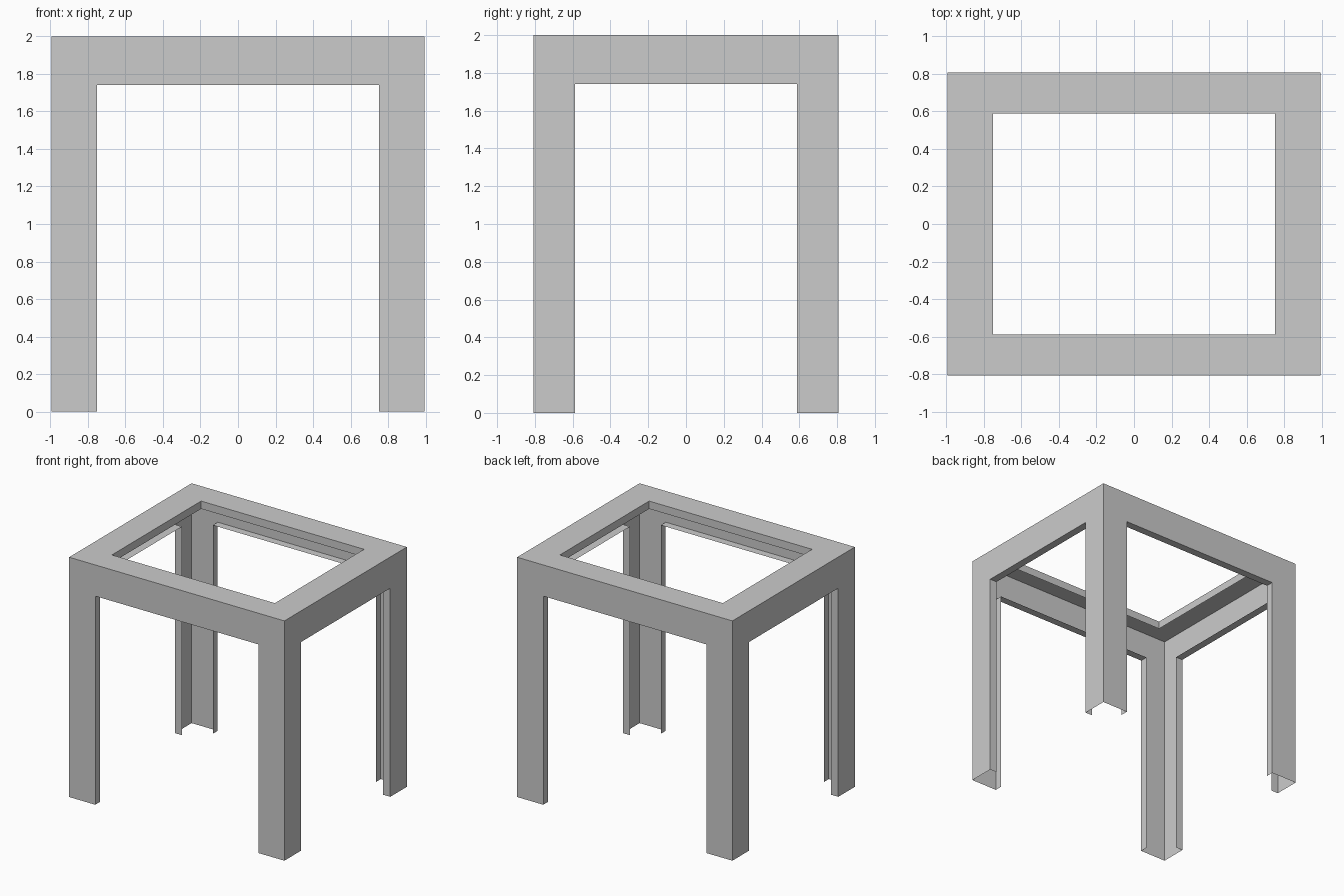
import bpy, bmesh
from math import radians
from mathutils import Matrix, Vector

if "Cube" in bpy.data.objects:
    bpy.data.objects.remove(bpy.data.objects["Cube"])

HX, HY, H = 0.993, 0.807, 2.0     # outer half width, half depth, height
OX, OY, OZ = 0.752, 0.588, 1.74   # opening half width, half depth, arch height
LIP = 0.065                       # depth of the folded edge


def outline(half, low, high):
    return [(-half, low), (-half, high), (half, high), (half, low)]


def sheet_panel(name, outer, inner, closed, matrix):
    """Thin panel between two outlines, with the opening's edge folded inward."""
    bm = bmesh.new()
    rows = [[bm.verts.new(matrix @ Vector((u, v, w))) for u, v in pts]
            for pts, w in ((outer, 0), (inner, 0), (inner, -LIP))]
    n = len(outer)
    for a, b in zip(rows, rows[1:]):
        for i in range(n if closed else n - 1):
            j = (i + 1) % n
            bm.faces.new((a[i], b[i], b[j], a[j]))
    mesh = bpy.data.meshes.new(name)
    bm.to_mesh(mesh)
    bm.free()
    obj = bpy.data.objects.new(name, mesh)
    bpy.context.collection.objects.link(obj)


# Table top frame with its square opening
sheet_panel("top_frame", outline(HX, -HY, HY), outline(OX, -OY, OY), True,
            Matrix.Translation((0, 0, H)))

# Four arched sides: each is an apron and two leg faces
sides = [("front_side", 0, HX, OX, HY), ("right_side", 90, HY, OY, HX),
         ("back_side", 180, HX, OX, HY), ("left_side", 270, HY, OY, HX)]
for name, angle, half, opening, dist in sides:
    place = (Matrix.Rotation(radians(angle), 4, 'Z')
             @ Matrix.Translation((0, -dist, 0))
             @ Matrix.Rotation(radians(90), 4, 'X'))
    sheet_panel(name, outline(half, 0, H), outline(opening, 0, OZ), False, place)
